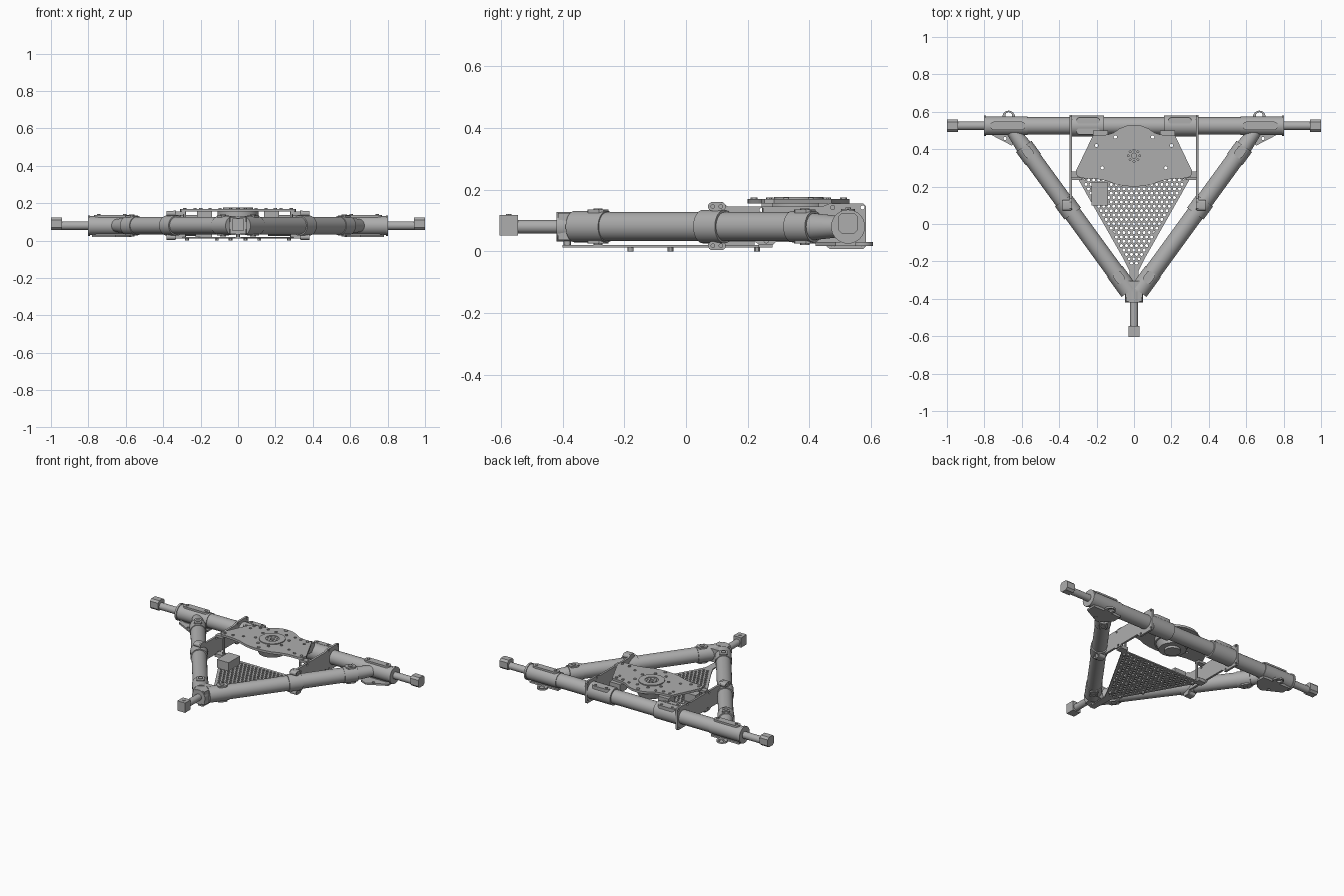
import bpy, bmesh, math
from mathutils import Matrix, Vector

if "Cube" in bpy.data.objects:
    bpy.data.objects.remove(bpy.data.objects["Cube"])

grey = bpy.data.materials.new("machined grey")
grey.diffuse_color = (0.42, 0.42, 0.42, 1)
grey.use_nodes = True
grey.node_tree.nodes["Principled BSDF"].inputs["Base Color"].default_value = grey.diffuse_color
ZC = 0.08          # height of all tube axes
BACK = 0.525       # y of the rear cross tube


def add(name, me):
    me.materials.clear()
    me.materials.append(grey)
    o = bpy.data.objects.new(name, me)
    bpy.context.collection.objects.link(o)
    return o


def cyl(name, a, b, r, r2=None, n=32):
    """Cylinder or cone from point a to point b."""
    a, b = Vector(a), Vector(b)
    d = b - a
    bm = bmesh.new()
    m = Matrix.Translation((a + b) / 2) @ d.to_track_quat('Z', 'Y').to_matrix().to_4x4()
    bmesh.ops.create_cone(bm, cap_ends=True, segments=n, radius1=r,
                          radius2=r if r2 is None else r2, depth=d.length, matrix=m)
    me = bpy.data.meshes.new(name)
    bm.to_mesh(me)
    bm.free()
    return add(name, me)


def circle(x, y, r, n=12):
    return [(x + r * math.cos(2 * math.pi * i / n), y + r * math.sin(2 * math.pi * i / n))
            for i in range(n)]


def slot(x, y, length, width, n=8):
    """Outline with two round ends, lying along local x."""
    h, r = (length - width) / 2, width / 2
    return [(x + (h if k == 0 else -h) + r * math.cos(math.pi * (i / n - 0.5 + k)),
             y + r * math.sin(math.pi * (i / n - 0.5 + k))) for k in (0, 1) for i in range(n + 1)]


def rect(x0, x1, y0, y1, c=0.0):
    if c == 0:
        return [(x0, y0), (x1, y0), (x1, y1), (x0, y1)]
    return [(x0 + c, y0), (x1 - c, y0), (x1, y0 + c), (x1, y1 - c),
            (x1 - c, y1), (x0 + c, y1), (x0, y1 - c), (x0, y0 + c)]


def prism(name, outline, z0, z1, holes=(), m=Matrix()):
    """Extruded outline with real holes."""
    cu = bpy.data.curves.new(name, 'CURVE')
    cu.dimensions = '2D'
    cu.fill_mode = 'BOTH'
    cu.extrude = (z1 - z0) / 2
    for pts in [outline, *holes]:
        sp = cu.splines.new('POLY')
        sp.points.add(len(pts) - 1)
        for p, q in zip(sp.points, pts):
            p.co = (q[0], q[1], 0, 1)
        sp.use_cyclic_u = True
    tmp = bpy.data.objects.new(name + "_curve", cu)
    me = bpy.data.meshes.new_from_object(tmp)
    bpy.data.objects.remove(tmp)
    bm = bmesh.new()
    bm.from_mesh(me)
    bmesh.ops.remove_doubles(bm, verts=bm.verts, dist=1e-5)
    bmesh.ops.transform(bm, verts=bm.verts, matrix=m @ Matrix.Translation((0, 0, (z0 + z1) / 2)))
    bmesh.ops.recalc_face_normals(bm, faces=bm.faces)
    bm.to_mesh(me)
    bm.free()
    return add(name, me)


def bolt(x, y, z, r=0.009, h=0.006):
    cyl("bolt", (x, y, z), (x, y, z + h), r, n=12)


def diag(s, y):
    """Point on the axis of a diagonal tube."""
    return Vector((s * (y + 0.395) * 0.728, y, ZC))


# local xy -> world yz, extruded along x
YZ = Matrix(((0, 0, 1, 0), (1, 0, 0, 0), (0, 1, 0, 0), (0, 0, 0, 1)))

# rear cross tube
cyl("rear_tube", (-0.79, BACK, ZC), (0.79, BACK, ZC), 0.046)

for s in (-1, 1):
    X = lambda x, y=BACK, z=ZC: (s * x, y, z)
    # outrigger rods and end caps
    cyl("side_rod", X(0.78), X(0.95), 0.023)
    prism("side_cap", rect(BACK - 0.033, BACK + 0.033, ZC - 0.023, ZC + 0.044, 0.013),
          min(s * 0.94, s), max(s * 0.94, s), m=YZ)
    # corner sleeves
    cyl("corner_sleeve", X(0.57), X(0.80), 0.05)
    cyl("corner_flange", X(0.79), X(0.803), 0.055)
    prism("corner_pad", slot(s * 0.675, BACK, 0.19, 0.045), 0.025, 0.137)
    for x in (0.605, 0.745):
        bolt(s * x, BACK, 0.136)
    # bottom gusset with lifting eye
    prism("corner_gusset", [(s * x, y) for x, y in
          ((0.78, 0.485), (0.655, 0.42), (0.61, 0.44), (0.57, 0.49), (0.57, 0.55), (0.78, 0.55))],
          0.018, 0.03, [circle(s * 0.69, 0.457, 0.009)])
    prism("lifting_eye", circle(s * 0.67, 0.572, 0.034, 24), 0.018, 0.03,
          [circle(s * 0.67, 0.58, 0.018, 16)])

    # diagonal tube with collars
    cyl("diagonal_tube", diag(s, -0.32), diag(s, 0.40), 0.047)
    cyl("diagonal_neck", diag(s, 0.40), diag(s, 0.50), 0.045, 0.034)
    cyl("rear_collar", diag(s, 0.345), diag(s, 0.415), 0.051)
    cyl("front_collar", diag(s, -0.36), diag(s, -0.255), 0.051)
    cyl("middle_clamp", diag(s, 0.055), diag(s, 0.125), 0.054)
    ang = math.atan2(1, s * 0.728)
    for y in (0.385, -0.285):
        p = diag(s, y)
        m = Matrix.Translation((p.x, p.y, 0)) @ Matrix.Rotation(ang, 4, 'Z')
        prism("clamp_pad", rect(-0.032, 0.032, -0.025, 0.025, 0.01), 0.026, 0.135, m=m)
        bolt(p.x, p.y, 0.134, 0.015, 0.005)
        bolt(p.x, p.y, 0.021, 0.015, 0.005)

    # upright side plate with clamp ears
    outline = [(0.075, 0.012), (0.083, 0.005), (0.117, 0.005), (0.13, 0.03), (0.225, 0.03),
               (0.24, 0.02), (0.28, 0.02), (0.29, 0.03), (0.44, 0.03), (0.465, 0.008),
               (0.575, 0.008), (0.583, 0.016), (0.583, 0.147), (0.575, 0.155), (0.465, 0.155),
               (0.44, 0.145), (0.135, 0.145), (0.117, 0.16), (0.083, 0.16), (0.075, 0.152)]
    holes = [circle(y, z, 0.007) for y, z in
             ((0.245, 0.134), (0.26, 0.034), (0.475, 0.022), (0.572, 0.022),
              (0.475, 0.142), (0.572, 0.142))]
    prism("side_plate", outline, s * 0.338 - 0.007, s * 0.338 + 0.007, holes, YZ)
    for z in (0.145, 0.018):
        prism("clamp_ear", slot(0.1, z, 0.058, 0.028), s * 0.36 - 0.022, s * 0.36 + 0.022,
              [circle(y, z, 0.006) for y in (0.087, 0.113)], YZ)

    # saddle sleeves on the rear tube, raised slots on top
    cyl("saddle_sleeve", X(0.16), X(0.335), 0.056)
    for y, z in ((0.553, 0.136), (0.495, 0.136)):
        if s > 0 and y < 0.5:
            continue
        prism("saddle_slot", slot(s * 0.245, y, 0.125, 0.032), 0.10, z)
        for x in (0.205, 0.285):
            bolt(s * x, y, z - 0.001, 0.008, 0.005)
    # blocks carrying the deck
    prism("deck_block", rect(s * 0.18 - 0.04, s * 0.18 + 0.04, 0.43, 0.50), 0.10, 0.156)
    # tabs and posts linking deck, floor and side plates
    prism("deck_tab", rect(s * 0.31 - 0.028, s * 0.31 + 0.028, 0.245, 0.28), 0.14, 0.156)
    prism("floor_tab", rect(s * 0.31 - 0.028, s * 0.31 + 0.028, 0.235, 0.28), 0.012, 0.034)
    cyl("floor_post", X(0.285, 0.255, 0.012), X(0.285, 0.255, 0.156), 0.008, n=12)
    # feet under the floor
    for y in (-0.18, -0.05, 0.23):
        hw = 0.06 + (y + 0.18) * 0.568 - 0.02
        cyl("floor_foot", X(hw, y, 0.0), X(hw, y, 0.016), 0.01, n=12)

# front hub, rod and cap
prism("front_hub", [(-0.042, -0.415), (0.042, -0.415), (0.046, -0.37), (0.075, -0.335),
                    (0.03, -0.305), (-0.03, -0.305), (-0.075, -0.335), (-0.046, -0.37)],
      0.036, 0.124)
cyl("front_hub_collar", (0, -0.42, ZC), (0, -0.36, ZC), 0.048)
cyl("front_rod", (0, -0.41, ZC), (0, -0.56, ZC), 0.022)
prism("front_cap", rect(-0.029, 0.029, -0.605, -0.545), 0.052, 0.118)
bolt(0, -0.575, 0.117, 0.009, 0.004)

# deck plate
half = [(0.0, 0.53), (0.035, 0.527), (0.075, 0.512), (0.11, 0.488), (0.14, 0.478), (0.22, 0.472),
        (0.31, 0.285), (0.305, 0.255), (0.28, 0.245), (0.21, 0.243), (0.15, 0.232),
        (0.10, 0.213), (0.05, 0.203), (0.0, 0.2)]
CY = 0.365
prism("deck_plate", half + [(-x, y) for x, y in half[-2:0:-1]], 0.155, 0.17,
      [circle(0, CY, 0.07, 32)] + [circle(s * x, y, 0.009) for s in (-1, 1) for x, y in
                                  ((0.20, 0.42), (0.17, 0.30), (0.10, 0.465))])
for s in (-1, 1):
    for x, y in ((0.285, 0.27), (0.23, 0.275), (0.15, 0.455), (0.20, 0.455)):
        bolt(s * x, y, 0.169)
for y in (0.51, 0.22):
    bolt(0, y, 0.169, 0.011)
for i in range(8):
    a = math.pi * i / 4 + math.pi / 8
    bolt(0.104 * math.cos(a), CY + 0.104 * math.sin(a), 0.169)

# turntable ring, hub and motor below the deck
prism("turntable_ring", circle(0, CY, 0.08, 40), 0.15, 0.176, [circle(0, CY, 0.042, 32)])
prism("turntable_hub", circle(0, CY, 0.044, 32), 0.14, 0.172,
      [circle(0, CY, 0.014, 16)] + [circle(0.03 * math.cos(k * math.pi / 4),
                                         CY + 0.03 * math.sin(k * math.pi / 4), 0.005, 8)
                                  for k in range(8)])
cyl("motor_flange", (0, CY, 0.125), (0, CY, 0.156), 0.11, n=40)
cyl("motor_body", (0, CY, 0.085), (0, CY, 0.126), 0.085, 0.1, n=40)
cyl("motor_end", (0, CY, 0.07), (0, CY, 0.086), 0.05, n=32)

# perforated floor
edge = [(0.31, 0.26), (0.06, -0.18), (0.025, -0.25), (0.018, -0.4)]
holes, pitch = [], 0.027
for j in range(22):
    y = 0.235 - j * pitch * 0.866
    hw = 0.06 + (y + 0.18) * 0.568 - 0.022
    if hw < 0.012:
        break
    for i in range(-14, 15):
        x = (i + 0.5 * (j % 2)) * pitch
        if abs(x) <= hw:
            holes.append(circle(x, y, 0.0085, 8))
prism("perforated_floor", edge + [(-x, y) for x, y in reversed(edge)], 0.012, 0.02, holes)
cyl("front_floor_post", (0, -0.385, 0.012), (0, -0.385, 0.05), 0.012, n=12)

# control box
prism("control_box", rect(-0.227, -0.14, 0.1, 0.222), 0.019, 0.075)

# smooth round parts, keep edges sharp
for o in bpy.context.collection.objects:
    o.select_set(True)
    bpy.context.view_layer.objects.active = o
bpy.ops.object.shade_smooth_by_angle(angle=math.radians(30))
